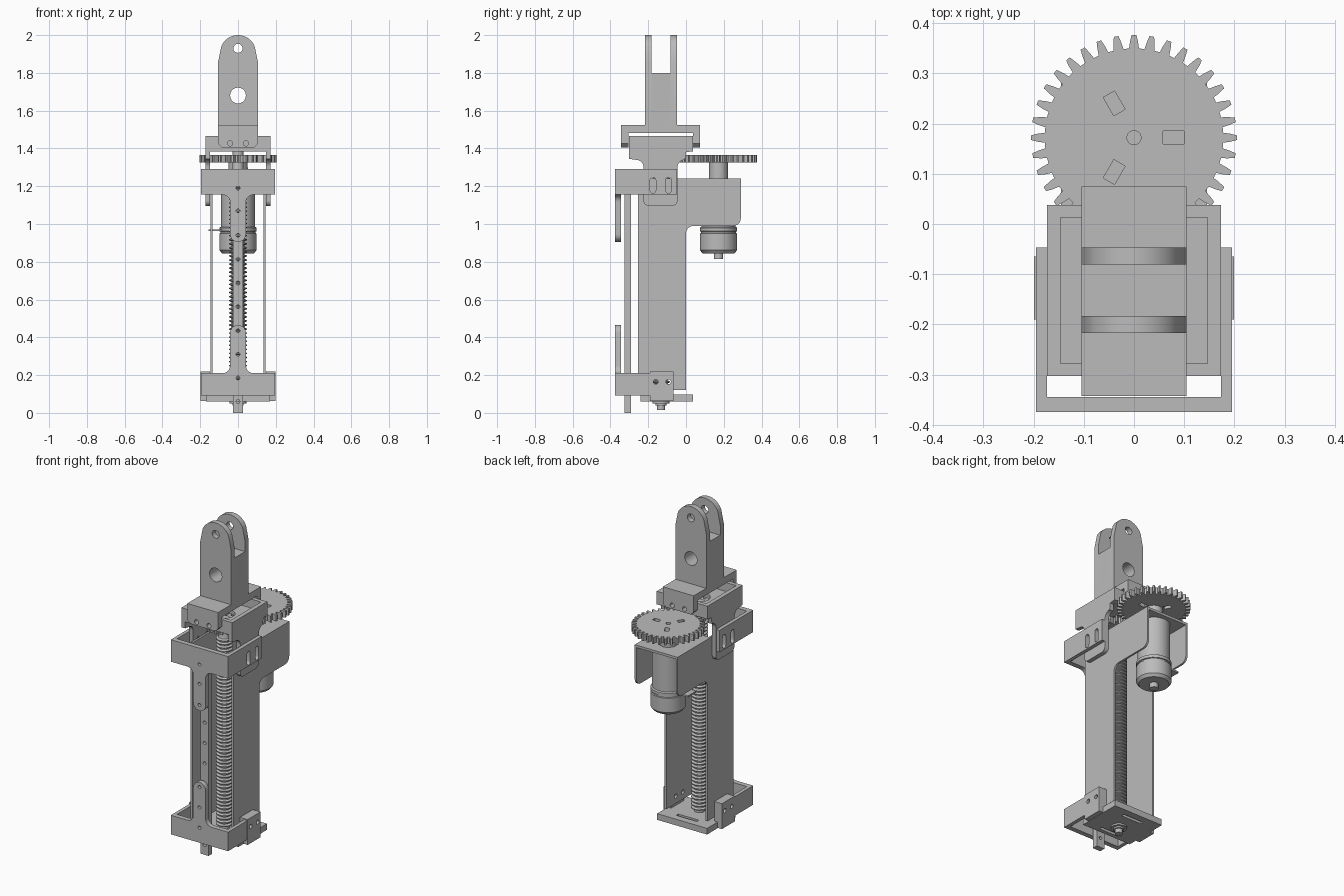
import bpy, bmesh
from math import pi, sin, cos, radians
from mathutils import Matrix, Vector

cube = bpy.data.objects.get("Cube")
if cube:
    bpy.data.objects.remove(cube)

grey = bpy.data.materials.new("machined grey")
grey.use_nodes = True
COL = (0.5, 0.5, 0.5, 1)
grey.diffuse_color = COL
grey.node_tree.nodes["Principled BSDF"].inputs["Base Color"].default_value = COL

SCREW_Y, MOTOR_Y = -0.132, 0.172


def finish(name, mesh, smooth=True):
    mesh.materials.clear()
    mesh.materials.append(grey)
    ob = bpy.data.objects.new(name, mesh)
    bpy.context.collection.objects.link(ob)
    if smooth:
        bpy.ops.object.select_all(action='DESELECT')
        ob.select_set(True)
        bpy.context.view_layer.objects.active = ob
        bpy.ops.object.shade_smooth_by_angle(angle=radians(30))
    return ob


def box(name, x, y, z):
    bm = bmesh.new()
    bmesh.ops.create_cube(bm, size=1)
    for v in bm.verts:
        v.co = Vector([(r[0] + r[1]) / 2 + c * (r[1] - r[0]) for c, r in zip(v.co, (x, y, z))])
    me = bpy.data.meshes.new(name)
    bm.to_mesh(me)
    bm.free()
    return finish(name, me, False)


def arc(cx, cy, r, a0, a1, n=8):
    return [(cx + r * cos(radians(a0 + (a1 - a0) * i / n)),
             cy + r * sin(radians(a0 + (a1 - a0) * i / n))) for i in range(n + 1)]


def hole(cx, cy, r):
    return arc(cx, cy, r, 0, 360, 20)[:-1]


def rect(x0, x1, y0, y1):
    return [(x0, y0), (x1, y0), (x1, y1), (x0, y1)]


def slot(cx, cy, r, half):
    return arc(cx, cy + half, r, 0, 180) + arc(cx, cy - half, r, 180, 360)


# Plane axes: columns are the two profile axes and the extrusion axis
AXES = {'XY': Matrix(((1, 0, 0), (0, 1, 0), (0, 0, 1))),
        'XZ': Matrix(((1, 0, 0), (0, 0, 1), (0, 1, 0))),
        'YZ': Matrix(((0, 0, 1), (1, 0, 0), (0, 1, 0)))}


def plate(name, plane, lo, hi, outline, *holes):
    """Filled profile with holes, extruded from lo to hi."""
    cu = bpy.data.curves.new(name, 'CURVE')
    cu.dimensions, cu.fill_mode, cu.extrude = '2D', 'BOTH', (hi - lo) / 2
    for pts in (outline, *holes):
        sp = cu.splines.new('POLY')
        sp.points.add(len(pts) - 1)
        for p, q in zip(sp.points, pts):
            p.co = (q[0], q[1], 0, 1)
        sp.use_cyclic_u = True
    tmp = bpy.data.objects.new(name + " curve", cu)
    bpy.context.collection.objects.link(tmp)
    me = bpy.data.meshes.new_from_object(tmp.evaluated_get(bpy.context.evaluated_depsgraph_get()))
    bpy.data.objects.remove(tmp)
    me.transform(Matrix.Translation((0, 0, (lo + hi) / 2)))
    me.transform(AXES[plane].to_4x4())
    bm = bmesh.new()
    bm.from_mesh(me)
    bmesh.ops.remove_doubles(bm, verts=bm.verts, dist=0.0001)
    bmesh.ops.recalc_face_normals(bm, faces=bm.faces)
    bm.to_mesh(me)
    bm.free()
    return finish(name, me)


def lathe(name, y, profile, n=32):
    """Spin a (radius, height) profile about a vertical axis at x = 0."""
    bm = bmesh.new()
    rings = [[bm.verts.new((r * cos(2 * pi * i / n), y + r * sin(2 * pi * i / n), z))
              for i in range(n)] for r, z in profile]
    for a, b in zip(rings, rings[1:]):
        for i in range(n):
            bm.faces.new((a[i], a[(i + 1) % n], b[(i + 1) % n], b[i]))
    bm.faces.new(rings[0][::-1])
    bm.faces.new(rings[-1])
    bmesh.ops.recalc_face_normals(bm, faces=bm.faces)
    me = bpy.data.meshes.new(name)
    bm.to_mesh(me)
    bm.free()
    return finish(name, me)


def gear(name, cy, teeth, tip, root, *holes):
    pts = []
    for t in range(teeth):
        for f, r in ((-0.32, root), (-0.24, (tip + root) / 2), (-0.13, tip),
                     (0.13, tip), (0.24, (tip + root) / 2), (0.32, root)):
            a = 2 * pi * (t + f) / teeth
            pts.append((r * cos(a), cy + r * sin(a)))
    return plate(name, 'XY', 1.325, 1.365, pts, *holes)


# Clevis fork on top
cheek = [(-0.105, 1.525), (0.105, 1.525), (0.105, 1.86)] + \
    arc(0, 1.905, 0.095, 22, 158, 16) + [(-0.105, 1.86)]
for name, y in (("front", -0.217), ("rear", -0.081)):
    plate("clevis_cheek_" + name, 'XZ', y, y + 0.034, cheek, hole(0, 1.68, 0.042), hole(0, 1.93, 0.024))
plate("clevis_core", 'XZ', -0.183, -0.081, rect(-0.105, 0.105, 1.525, 1.8), hole(0, 1.68, 0.042))
box("clevis_base", (-0.105, 0.105), (-0.343, 0.075), (1.483, 1.525))
flap = [(-0.105, 1.525), (-0.105, 1.425), (-0.085, 1.405), (0.085, 1.405), (0.105, 1.425), (0.105, 1.525)]
for name, y in (("front", -0.343), ("rear", 0.037)):
    plate("clevis_flap_" + name, 'XZ', y, y + 0.038, flap, *[hole(x, 1.427, 0.014) for x in (-0.042, 0.042)])

# Carriage tray with slotted hanging cheeks
plate("carriage_floor", 'XY', 1.385, 1.41, rect(-0.148, 0.148, -0.303, 0.038), hole(0, SCREW_Y, 0.06))
for name, y in (("front", -0.303), ("rear", 0.013)):
    box("carriage_wall_" + name, (-0.148, 0.148), (y, y + 0.025), (1.385, 1.465))
side = [(-0.303, 1.465), (-0.303, 1.345), (-0.265, 1.34)] + arc(-0.265, 1.3, 0.04, 90, 0) + \
    arc(-0.195, 1.125, 0.03, 180, 270) + arc(-0.075, 1.125, 0.03, 270, 360) + \
    arc(-0.005, 1.3, 0.04, 180, 90) + [(0.0, 1.38), (0.038, 1.385), (0.038, 1.465)]
slots = [slot(y, 1.205, 0.015, 0.027) for y in (-0.175, -0.093)]
for name, x in (("left", 0.147), ("right", -0.173)):
    plate("carriage_cheek_" + name, 'YZ', x, x + 0.026, side, *slots)


# Front U brackets with rounded tongues
def bracket(name, z0, z1, tip, y_end, holes_z, side_holes):
    up = 1 if tip > z1 else -1
    near, far = (z1, z0) if up > 0 else (z0, z1)
    pts = [(-0.195, far), (0.195, far), (0.195, near)] + \
        [(x, near + up * h) for x, h in arc(0.082, 0.04, 0.04, 270, 180)] + \
        [(x, tip - up * 0.042 + up * h) for x, h in arc(0, 0, 0.042, 0, 180, 14)] + \
        [(x, near + up * h) for x, h in arc(-0.082, 0.04, 0.04, 0, -90)] + [(-0.195, near)]
    plate(name + "_face", 'XZ', -0.375, -0.345, pts, *[hole(0, z, 0.01) for z in holes_z])
    for label, x in (("left", 0.173), ("right", -0.195)):
        plate(name + "_arm_" + label, 'YZ', x, x + 0.022, rect(-0.346, y_end, z0, z1), *side_holes)


bracket("upper_bracket", 1.155, 1.29, 0.905, -0.047, (1.19, 1.07, 0.94), slots)
low_holes = [hole(y, 0.165, 0.013) for y in (-0.16, -0.093)]
bracket("lower_bracket", 0.093, 0.21, 0.465, -0.075, (0.185, 0.31, 0.435), low_holes)

# Perforated guide bar
plate("guide_bar", 'XZ', -0.325, -0.29, rect(-0.027, 0.027, 0, 1.25),
      *[hole(0, 0.06 + 0.1255 * i, 0.01) for i in range(10)])

# Column walls, each cut in one piece with the motor housing cheek
wall = [(-0.253, 0.12), (0, 0.12)] + arc(0.04, 0.95, 0.04, 180, 90) + \
    arc(0.25, 1.03, 0.04, 270, 360) + [(0.29, 1.24), (-0.253, 1.24)]
for name, x in (("left", 0.134), ("right", -0.146)):
    plate("column_wall_" + name, 'YZ', x, x + 0.012, wall, *low_holes)
plate("motor_mount", 'XY', 1.225, 1.24, rect(-0.14, 0.14, -0.03, 0.29), hole(0, MOTOR_Y, 0.03))

# Base plate with side tabs
plate("base_plate", 'XY', 0.06, 0.098, rect(-0.17, 0.17, -0.24, 0.038), hole(0, SCREW_Y, 0.03),
      rect(-0.07, 0.07, -0.025, -0.005), rect(-0.07, 0.07, -0.215, -0.195))
for name, x in (("left", 0.147), ("right", -0.199)):
    plate("base_tab_" + name, 'YZ', x, x + 0.052, rect(-0.19, -0.065, 0.062, 0.218), *low_holes)
lathe("screw_end", SCREW_Y, [(0.022, 0.015), (0.022, 0.05), (0.045, 0.05), (0.045, 0.065)])

# Threaded lead screw
N, P = 54, 0.0215
thread = [(0.03, 0.04), (0.03, 0.11)]
for i in range(N):
    z = 0.11 + i * P
    thread += [(0.034, z + P * 0.15), (0.047, z + P * 0.4), (0.047, z + P * 0.65), (0.034, z + P * 0.9)]
lathe("lead_screw", SCREW_Y, thread + [(0.03, 1.285), (0.03, 1.385)], 24)

# Gears: slotted drive wheel and the pinion on the screw
windows = []
for k in range(3):
    a = 2 * pi * k / 3
    windows.append([(x * cos(a) - y * sin(a), MOTOR_Y + x * sin(a) + y * cos(a))
                    for x, y in rect(0.058, 0.1, -0.013, 0.013)])
gear("drive_gear", MOTOR_Y, 36, 0.205, 0.178, hole(0, MOTOR_Y, 0.014), *windows)
gear("pinion", SCREW_Y, 17, 0.105, 0.08)

# Motor, hub and terminal
plate("gear_hub", 'XZ', MOTOR_Y - 0.002, MOTOR_Y + 0.002, hole(0, 1.285, 0.012))
lathe("hub_sleeve", MOTOR_Y, [(0.05, 1.24), (0.05, 1.326)])
plate("hub_set_screw", 'YZ', 0.045, 0.052, hole(MOTOR_Y, 1.285, 0.014))
lathe("motor", MOTOR_Y, [(0.025, 0.815), (0.025, 0.845), (0.085, 0.845), (0.099, 0.862), (0.099, 0.95),
                         (0.093, 0.952), (0.093, 0.96), (0.099, 0.962), (0.099, 0.98), (0.091, 0.985),
                         (0.091, 1.226)])
box("motor_terminal", (-0.155, -0.07), (MOTOR_Y - 0.05, MOTOR_Y + 0.03), (0.962, 0.972))
